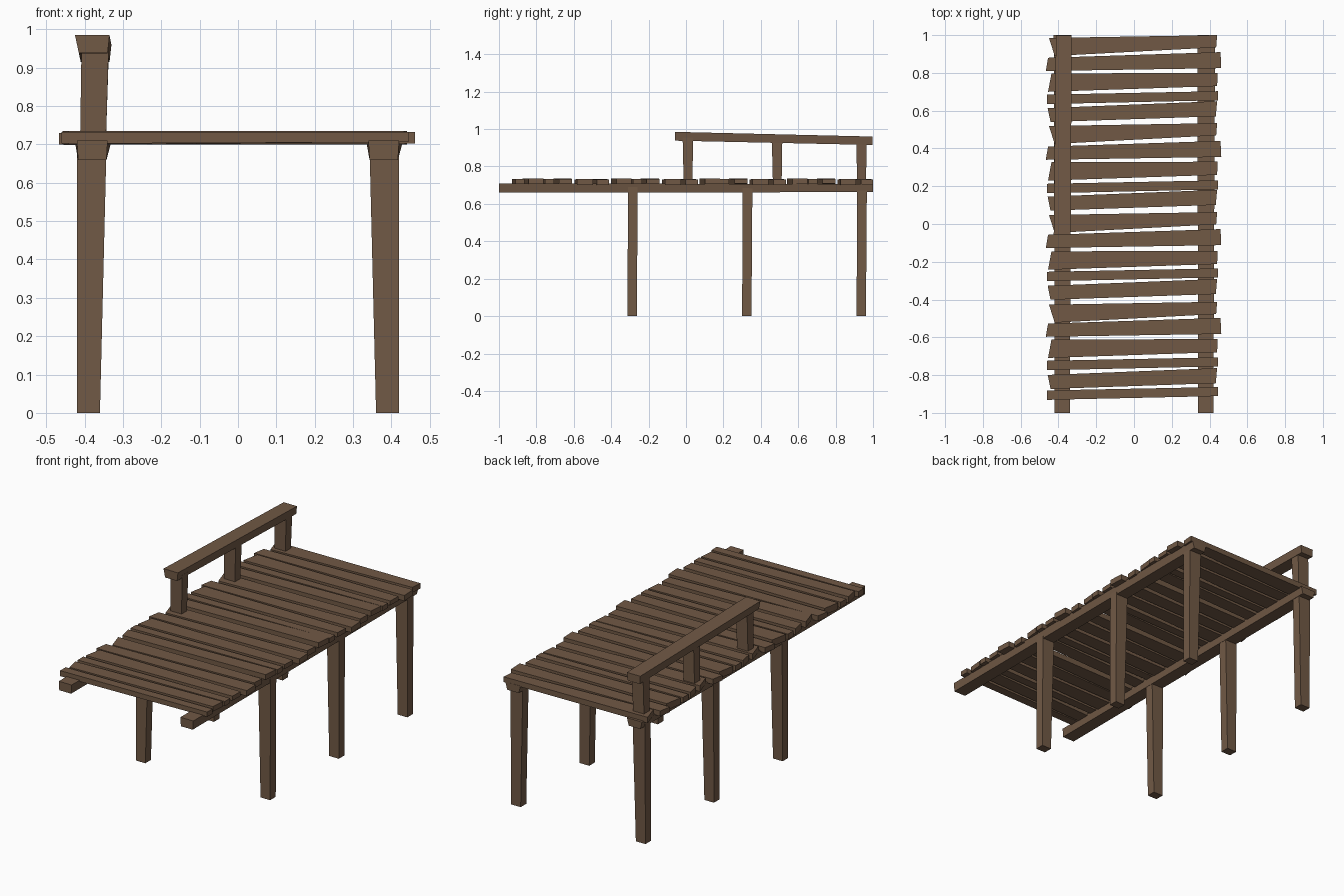
import bpy

if "Cube" in bpy.data.objects:
    bpy.data.objects.remove(bpy.data.objects["Cube"])

wood = bpy.data.materials.new("weathered brown wood")
wood.diffuse_color = (0.165, 0.10, 0.06, 1)
wood.use_nodes = True
wood.node_tree.nodes["Principled BSDF"].inputs["Base Color"].default_value = wood.diffuse_color


def prism(name, a, b):
    """Six-sided timber between two matching quads of corners."""
    faces = [(3, 2, 1, 0), (4, 5, 6, 7)]
    faces += [(i, (i + 1) % 4, (i + 1) % 4 + 4, i + 4) for i in range(4)]
    mesh = bpy.data.meshes.new(name)
    mesh.from_pydata(list(a) + list(b), [], faces)
    mesh.materials.append(wood)
    obj = bpy.data.objects.new(name, mesh)
    bpy.context.collection.objects.link(obj)
    return obj


def flat(x0, x1, y0, y1, z):
    return [(x0, y0, z), (x1, y0, z), (x1, y1, z), (x0, y1, z)]


def section(y, bottom, top, z0, z1):
    """Upright trapezoid end of a lengthwise timber, facing -y first."""
    return [(bottom[0], y, z0), (top[0], y, z1), (top[1], y, z1), (bottom[1], y, z0)]


# Lengthwise beams, flaring slightly at the back end
for side, s in (("left", -1), ("right", 1)):
    c = 0.38 * s
    prism(side + "_beam",
          section(-1, (c - 0.037, c + 0.037), (c - 0.04, c + 0.04), 0.66, 0.71),
          section(1, (c - 0.035, c + 0.038), (c - 0.045, c + 0.049), 0.663, 0.705))

# Legs, tapered towards the ground
for side, s in (("left", -1), ("right", 1)):
    for i, y in enumerate((-0.288, 0.325, 0.937)):
        inner, outer = sorted((0.36 * s, 0.42 * s)), sorted((0.343 * s, 0.42 * s))
        prism(f"{side}_leg_{i + 1}",
              flat(inner[0], inner[1], y - 0.025, y + 0.025, 0),
              flat(outer[0], outer[1], y - 0.022, y + 0.03, 0.69))

# Five crooked plank shapes: left (x low, x high, y low, y high),
# right (x low, x high, y low, y high), bottom/top z at left and at right
shapes = [
    ((-0.42, -0.45, -0.077, 0.018), (0.435, 0.44, -0.032, 0.033), (0.70, 0.733, 0.70, 0.73)),
    ((-0.467, -0.455, -0.057, 0.013), (0.462, 0.458, -0.042, 0.043), (0.70, 0.73, 0.702, 0.733)),
    ((-0.455, -0.437, -0.067, 0.03), (0.44, 0.443, -0.037, 0.033), (0.698, 0.735, 0.708, 0.733)),
    ((-0.46, -0.46, -0.041, 0.009), (0.445, 0.445, -0.021, 0.027), (0.702, 0.733, 0.706, 0.733)),
    ((-0.442, -0.457, -0.046, 0.028), (0.433, 0.44, -0.016, 0.064), (0.70, 0.735, 0.706, 0.735)),
]
positions = [0.967, 0.867, 0.767, 0.676, 0.586, 0.501, 0.397, 0.297, 0.204, 0.117,
             0.03, -0.07, -0.175, -0.262, -0.355, -0.445, -0.54, -0.642, -0.733,
             -0.827, -0.89]
for i, y in enumerate(positions):
    left, right, z = shapes[3 if i == 20 else i % 5]

    def layer(zl, zr):
        return [(left[0], y + left[2], zl), (right[0], y + right[2], zr),
                (right[1], y + right[3], zr), (left[1], y + left[3], zl)]
    prism(f"deck_plank_{i + 1}", layer(z[0], z[2]), layer(z[1], z[3]))

# Railing posts, wider at the top
for i, (y, top) in enumerate(((0.01, 0.955), (0.487, 0.945), (0.938, 0.935))):
    prism(f"railing_post_{i + 1}",
          flat(-0.412, -0.345, y - 0.022, y + 0.024, 0.69),
          flat(-0.408, -0.337, y - 0.028, y + 0.028, top))

# Handrail, dropping gently towards the back
rail = prism("handrail",
             section(-0.058, (-0.415, -0.34), (-0.425, -0.335), 0.938, 0.985),
             section(0.998, (-0.41, -0.335), (-0.413, -0.33), 0.915, 0.96))

# Make all face directions point outwards
import bmesh
for obj in bpy.context.collection.objects:
    bm = bmesh.new()
    bm.from_mesh(obj.data)
    bmesh.ops.recalc_face_normals(bm, faces=bm.faces)
    bm.to_mesh(obj.data)
    bm.free()
